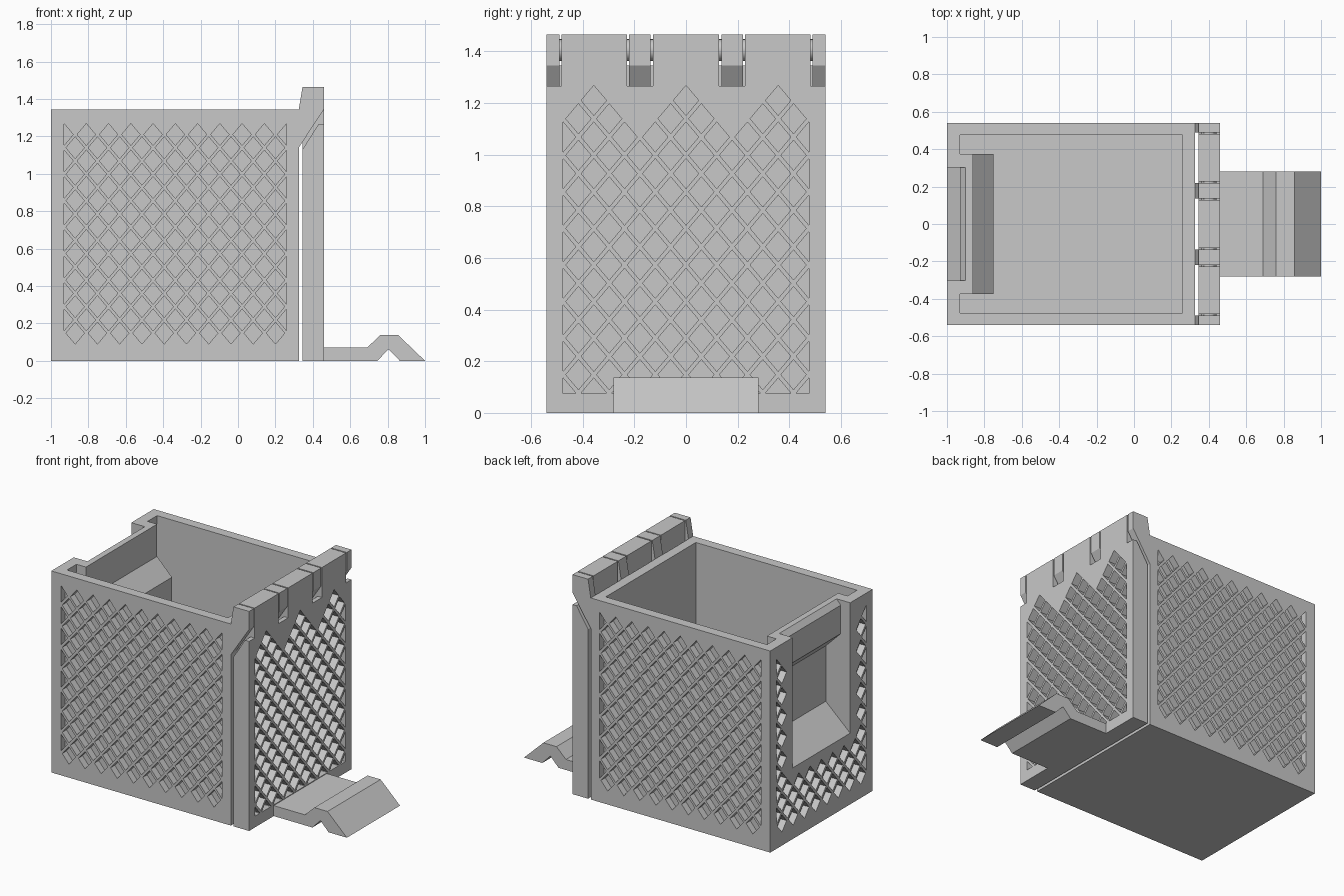
import bpy
import bmesh

old = bpy.data.objects.get("Cube")
if old:
    bpy.data.objects.remove(old, do_unlink=True)

grey = bpy.data.materials.new("light grey plastic")
grey.use_nodes = True
COLOUR = (0.58, 0.58, 0.58, 1)
grey.diffuse_color = COLOUR
grey.node_tree.nodes["Principled BSDF"].inputs["Base Color"].default_value = COLOUR

HALF_W = 0.54                      # half depth of the box in y
STEP_U, STEP_V = 0.0595, 0.0708    # half pitch of the diamond lattice
DIA_U, DIA_V = 0.049, 0.058        # half size of one diamond
TOP_ROW = 1.21


def place(axis, t, u, v):
    return {"x": (t, u, v), "y": (u, t, v), "z": (u, v, t)}[axis]


def prisms(name, outlines, axis, lo, hi):
    """One object made of outlines extruded along an axis."""
    bm = bmesh.new()
    for pts in outlines:
        a = [bm.verts.new(place(axis, lo, *p)) for p in pts]
        b = [bm.verts.new(place(axis, hi, *p)) for p in pts]
        bm.faces.new(a)
        bm.faces.new(b[::-1])
        for i in range(len(pts)):
            j = (i + 1) % len(pts)
            bm.faces.new((a[j], a[i], b[i], b[j]))
    bmesh.ops.recalc_face_normals(bm, faces=bm.faces)
    mesh = bpy.data.meshes.new(name)
    bm.to_mesh(mesh)
    bm.free()
    mesh.materials.append(grey)
    ob = bpy.data.objects.new(name, mesh)
    bpy.context.collection.objects.link(ob)
    return ob


def rect(u0, u1, v0, v1):
    return [(u0, v0), (u1, v0), (u1, v1), (u0, v1)]


def combine(target, tool, operation="DIFFERENCE"):
    mod = target.modifiers.new("combine", "BOOLEAN")
    mod.operation, mod.solver, mod.object = operation, "EXACT", tool
    bpy.context.view_layer.objects.active = target
    bpy.ops.object.modifier_apply(modifier=mod.name)
    bpy.data.objects.remove(tool, do_unlink=True)


def clip(pts, k, limit, sign):
    """Keep the side of a polygon where sign * (coordinate - limit) > 0."""
    out = []
    for p, q in zip(pts, pts[1:] + pts[:1]):
        dp, dq = sign * (p[k] - limit), sign * (q[k] - limit)
        if dp >= 0:
            out.append(p)
        if dp * dq < 0:
            f = dp / (dp - dq)
            out.append((p[0] + f * (q[0] - p[0]), p[1] + f * (q[1] - p[1])))
    return out


def lattice(u0, columns, rows, v_min, skip=lambda u, v: False):
    """Staggered diamonds, cut off at the borders of the panel."""
    u1 = u0 + 2 * STEP_U * columns
    result = []
    for r in range(rows):
        v = TOP_ROW - r * STEP_V
        for c in range(r % 2, 2 * columns + 1, 2):
            u = u0 + c * STEP_U
            if skip(u, v):
                continue
            pts = [(u - DIA_U, v), (u, v - DIA_V), (u + DIA_U, v), (u, v + DIA_V)]
            pts = clip(clip(pts, 0, u0, 1), 0, u1, -1)
            pts = clip(pts, 1, v_min, 1)
            if len(pts) > 2:
                result.append(pts)
    return result


# Box: outer block, hollow, then the bracket behind the hand opening
box = prisms("box_body", [rect(-1, 0.325, -HALF_W, HALF_W)], "z", 0, 1.345)
combine(box, prisms("cavity", [rect(-0.93, 0.26, -0.475, 0.475)], "z", 0.07, 1.5))
bracket = [(-0.96, 1.345), (-0.86, 1.345), (-0.86, 1.13), (-0.75, 1.02),
           (-0.75, 0.60), (-0.93, 0.43), (-0.96, 0.43)]
combine(box, prisms("bracket", [bracket], "y", -0.375, 0.375), "UNION")
pocket = [(-1.1, 0.475), (-1, 0.475), (-0.82, 0.64), (-0.82, 1.01), (-0.93, 1.12),
          (-0.93, 1.31), (-0.87, 1.38), (-1.1, 1.38)]
combine(box, prisms("pocket", [pocket], "y", -0.303, 0.303))

# Recessed diamonds on the long walls and around the hand opening
DEPTH = 0.045
side = lattice(-0.93, 10, 16, 0.09)
for s in (-1, 1):
    a, b = sorted((s * (HALF_W - DEPTH), s * (HALF_W + 0.1)))
    combine(box, prisms("side_diamonds", side, "y", a, b))
end = lattice(-0.476, 8, 16, 0.09, lambda u, v: abs(u) < 0.37 and v > 0.40)
combine(box, prisms("end_diamonds", end, "x", -1.1, -1 + DEPTH))

# Door with hinge slots
door = prisms("door", [rect(0.345, 0.46, -HALF_W, HALF_W)], "z", 0, 1.465)
slot = [(0.29, 1.043), (0.43, 1.265), (0.6, 1.265), (0.6, 1.6), (0.29, 1.6)]
for a, b in ((-0.6, -0.482), (-0.228, -0.128), (0.128, 0.228), (0.482, 0.6)):
    combine(door, prisms("slot", [slot], "y", a, b))


def under_hinge(u, v):
    """Leave solid triangles below each hinge slot."""
    reach = (v - 1.10) * 0.85
    return any(abs(abs(u) - c) < reach for c in (0.178, 0.535))


holes = lattice(-0.476, 8, 17, 0.075, under_hinge)
combine(door, prisms("door_diamonds", holes, "x", 0.40, 0.6))

# Hinge prongs fixed to the box
prong = [(0.325, 1.14), (0.46, 1.345), (0.46, 1.465), (0.345, 1.465), (0.325, 1.345)]
spans = ((-HALF_W, -0.49), (-0.22, -0.137), (0.137, 0.22), (0.49, HALF_W))
for i, (a, b) in enumerate(spans):
    prisms(f"hinge_prong_{i + 1}", [prong], "y", a, b)

# Hinge pin
bpy.ops.mesh.primitive_cylinder_add(vertices=24, radius=0.042, depth=1.04,
                                    location=(0.40, 0, 1.405), rotation=(1.5708, 0, 0))
pin = bpy.context.object
pin.name = "hinge_pin"
pin.data.materials.append(grey)
bpy.ops.object.shade_smooth_by_angle()

# Treadle in front of the door
treadle = [(0.46, 0), (0.46, 0.07), (0.69, 0.07), (0.76, 0.137), (0.857, 0.137),
           (1, 0), (0.865, 0), (0.805, 0.062), (0.745, 0)]
prisms("treadle", [treadle], "y", -0.28, 0.28)
